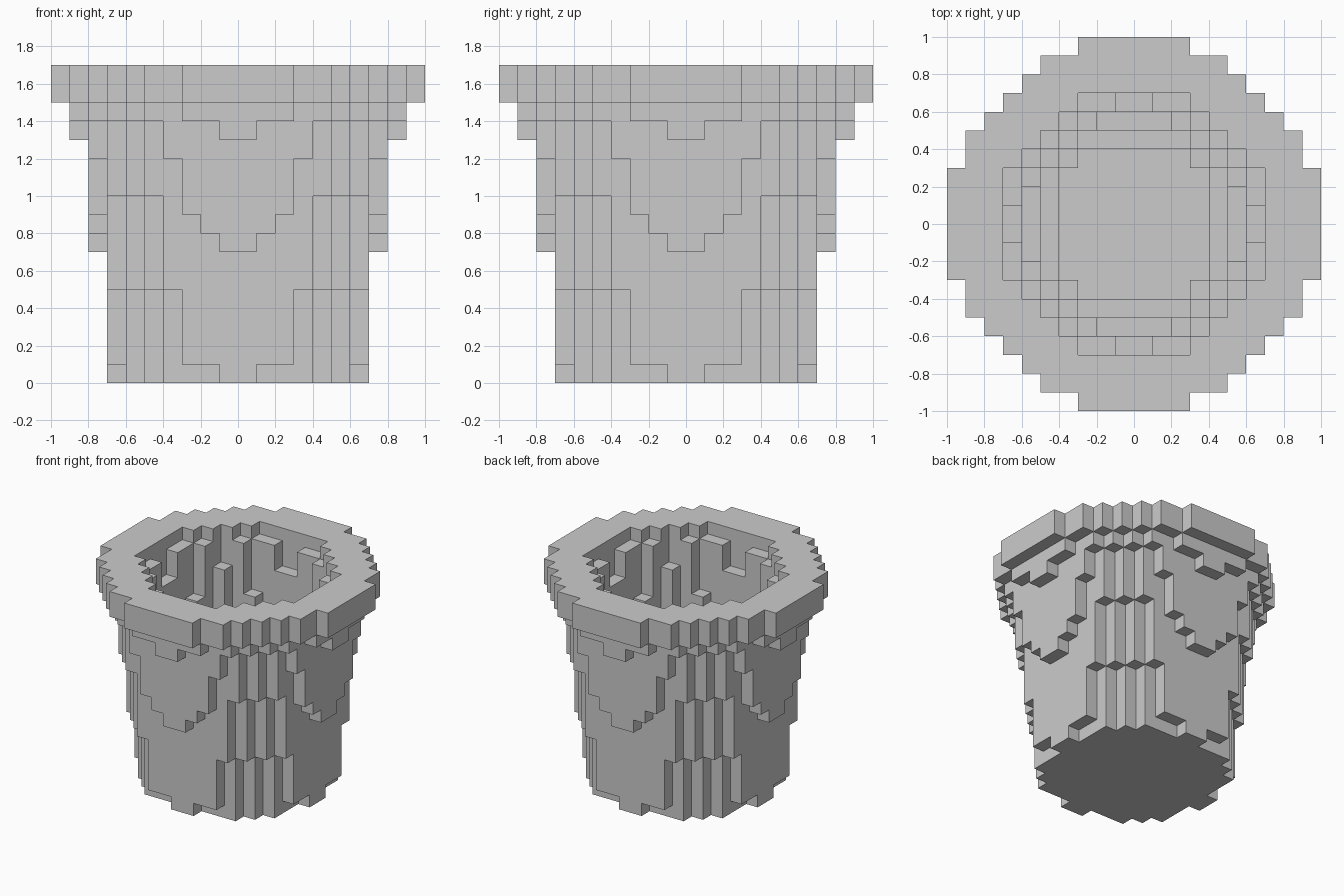
import bpy, bmesh, math

if "Cube" in bpy.data.objects:
    bpy.data.objects.remove(bpy.data.objects["Cube"])

S = 0.1  # block size

# Stepped profiles: (first layer, half-width of each block row from the centre out)
OUTER = [
    (0, [7, 6, 6, 6, 5, 4, 1]),
    (1, [7, 7, 7, 6, 5, 4, 3]),
    (5, [7, 7, 7, 7, 6, 5, 4]),
    (7, [8, 7, 7, 7, 6, 5, 4, 1]),
    (8, [8, 8, 7, 7, 6, 5, 4, 2]),
    (9, [8, 8, 8, 7, 6, 5, 4, 3]),
    (10, [8, 8, 8, 7, 7, 6, 5, 3]),
    (12, [8, 8, 8, 8, 7, 6, 5, 4]),
    (13, [9, 8, 8, 8, 7, 6, 5, 4, 1]),
    (14, [9, 9, 9, 8, 8, 7, 6, 5, 3]),
    (15, [10, 10, 10, 9, 9, 8, 7, 6, 5, 3]),
]
INNER = [
    (0, []),
    (2, [4, 4, 4, 3]),
    (4, [5, 5, 5, 4, 3]),
    (9, [6, 6, 5, 5, 4, 2]),
    (12, [6, 6, 6, 5, 4, 3]),
    (14, [7, 6, 6, 5, 5, 3, 1]),
    (16, [7, 7, 7, 6, 5, 4, 3]),
]
TOP = 17


def inside(profile, i, j, k):
    """True when block (i, j) of layer k lies within the stepped disc."""
    rows = [r for start, r in profile if start <= k][-1]
    a = i if i >= 0 else -i - 1
    b = j if j >= 0 else -j - 1
    return b < len(rows) and a < rows[b]


solid = {(i, j, k)
         for i in range(-10, 10) for j in range(-10, 10) for k in range(TOP)
         if inside(OUTER, i, j, k) and not inside(INNER, i, j, k)}

# Skin the blocks: one quad wherever a block meets air
bm = bmesh.new()
verts = {}


def vert(p):
    if p not in verts:
        verts[p] = bm.verts.new([c * S for c in p])
    return verts[p]


for cell in sorted(solid):
    for axis in range(3):
        for side in (0, 1):
            other = list(cell)
            other[axis] += 2 * side - 1
            if tuple(other) in solid:
                continue
            u, v = (axis + 1) % 3, (axis + 2) % 3
            quad = []
            for du, dv in ((0, 0), (1, 0), (1, 1), (0, 1)):
                p = list(cell)
                p[axis] += side
                p[u] += du
                p[v] += dv
                quad.append(vert(tuple(p)))
            bm.faces.new(quad if side else quad[::-1])

# Merge coplanar quads into large flat faces
bmesh.ops.dissolve_limit(bm, angle_limit=math.radians(1),
                         verts=bm.verts[:], edges=bm.edges[:])

mesh = bpy.data.meshes.new("flower_pot")
bm.to_mesh(mesh)
bm.free()
pot = bpy.data.objects.new("flower_pot", mesh)
bpy.context.collection.objects.link(pot)
